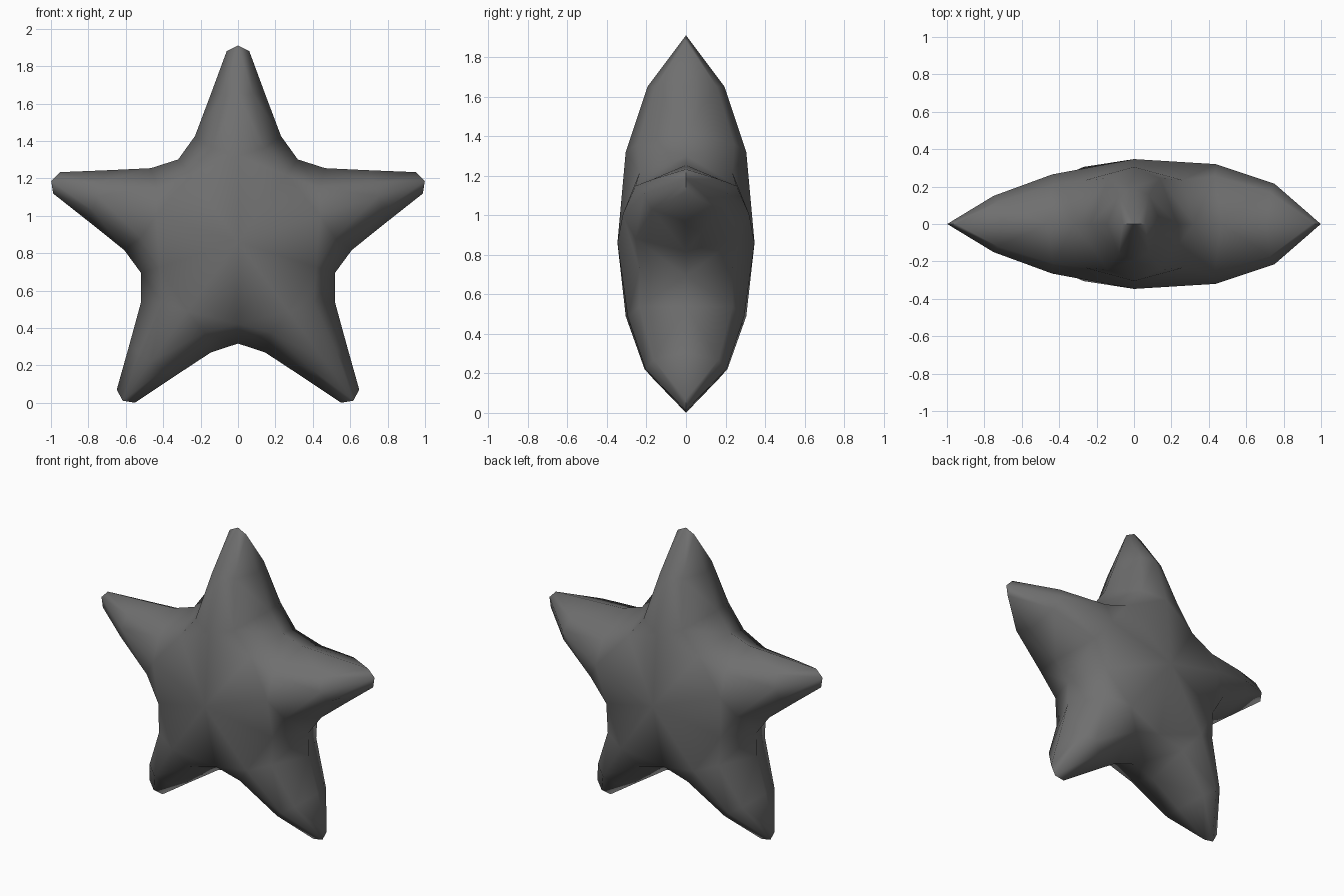
import bpy, bmesh, math

cube = bpy.data.objects.get("Cube")
if cube:
    bpy.data.objects.remove(cube, do_unlink=True)

CENTRE_Z = 0.861
CENTRE_DEPTH = 0.347
VALLEY = math.radians(36)

# Ridge depth (outer, inner) of each arm, clockwise from the top
ARMS = [(0.195, 0.305), (0.215, 0.32), (0.205, 0.295), (0.21, 0.305), (0.15, 0.265)]

mat = bpy.data.materials.new("dark grey")
mat.use_nodes = True
colour = (0.16, 0.16, 0.16, 1)
mat.diffuse_color = colour
bsdf = mat.node_tree.nodes["Principled BSDF"]
bsdf.inputs["Base Color"].default_value = colour
bsdf.inputs["Roughness"].default_value = 0.8

bm = bmesh.new()


def add_quarter_arm(angle, outer, inner, side, face):
    """One quarter of an arm: one side of its ridge, front or back."""
    def vert(u, r, depth):
        u *= side
        x = r * math.sin(angle) + u * math.cos(angle)
        z = r * math.cos(angle) - u * math.sin(angle) + CENTRE_Z
        return bm.verts.new((x, face * depth, z))

    def valley(r, depth):
        return vert(r * math.sin(VALLEY), r * math.cos(VALLEY), depth)

    # Blunt tip, then rows of ridge, shoulder and rim points
    tip, corner = vert(0, 1.05, 0), vert(0.06, 1.02, 0)
    ridge1, mid1, rim1 = vert(0, 0.79, outer), vert(0.08, 0.79, outer * 0.8), vert(0.145, 0.79, 0)
    ridge2, mid2, rim2 = vert(0, 0.46, inner), vert(0.14, 0.50, inner * 0.8), vert(0.23, 0.565, 0)
    valley_mid, valley_rim = valley(0.44, 0.235), valley(0.544, 0)
    centre = vert(0, 0, CENTRE_DEPTH)

    for f in ((tip, corner, mid1, ridge1), (corner, rim1, mid1),
              (ridge1, mid1, mid2, ridge2), (mid1, rim1, rim2, mid2),
              (ridge2, mid2, valley_mid, centre), (mid2, rim2, valley_rim, valley_mid)):
        bm.faces.new(f)


# Five arms, each mirrored sideways and front to back
for i, (outer, inner) in enumerate(ARMS):
    for side in (-1, 1):
        for face in (-1, 1):
            add_quarter_arm(i * math.tau / 5, outer, inner, side, face)

bmesh.ops.remove_doubles(bm, verts=bm.verts, dist=0.001)
bmesh.ops.recalc_face_normals(bm, faces=bm.faces)

mesh = bpy.data.meshes.new("puffy_star")
bm.to_mesh(mesh)
bm.free()
mesh.materials.append(mat)
star = bpy.data.objects.new("puffy_star", mesh)
bpy.context.collection.objects.link(star)

# Smooth body, crisp wedge at each tip
bpy.ops.object.select_all(action="DESELECT")
star.select_set(True)
bpy.context.view_layer.objects.active = star
bpy.ops.object.shade_smooth_by_angle(angle=math.radians(65))
